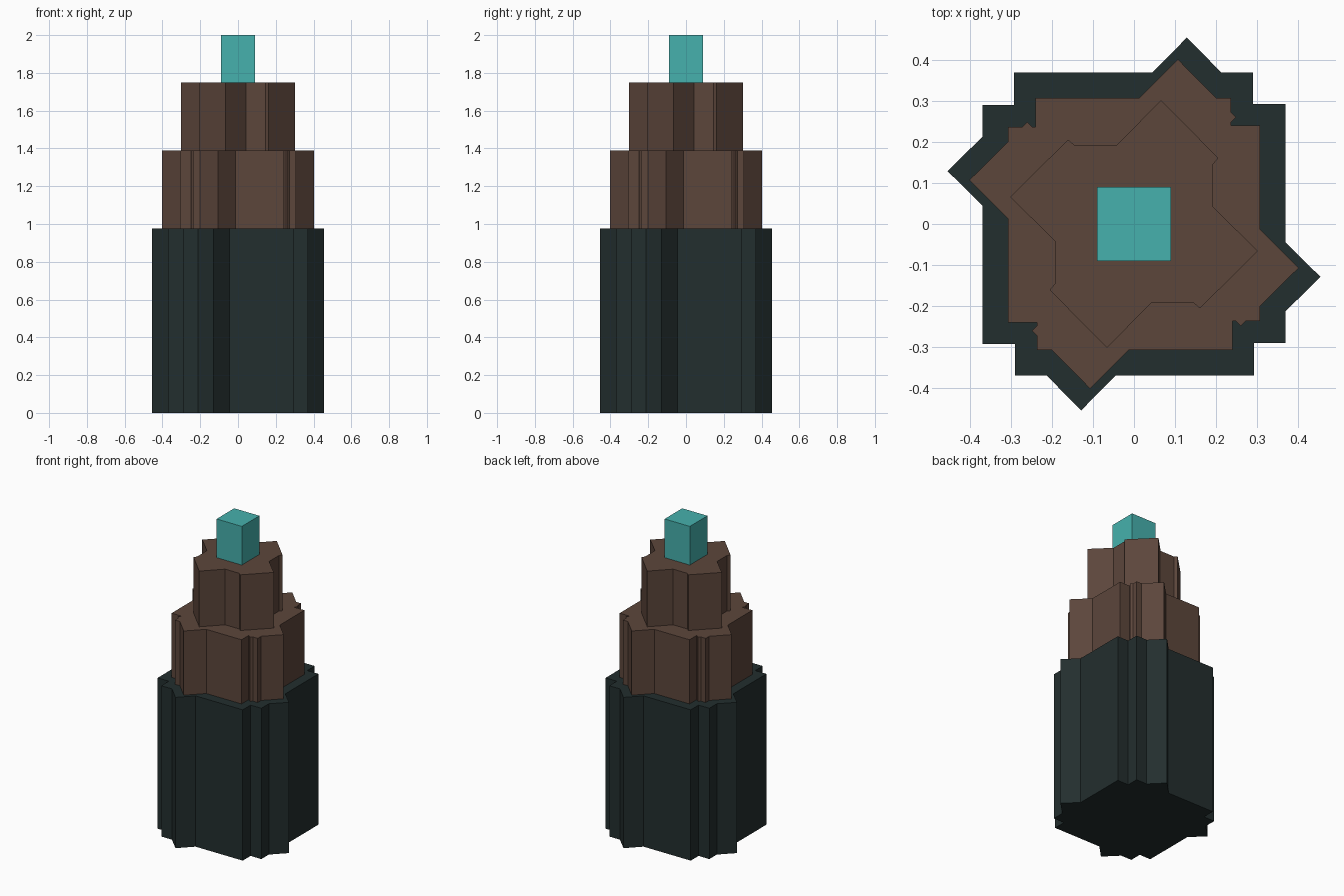
import bpy
import bmesh

if "Cube" in bpy.data.objects:
    bpy.data.objects.remove(bpy.data.objects["Cube"])


def material(name, rgb):
    m = bpy.data.materials.new(name)
    m.diffuse_color = (*rgb, 1.0)
    m.use_nodes = True
    m.node_tree.nodes["Principled BSDF"].inputs["Base Color"].default_value = m.diffuse_color
    return m


DARK = material("dark slate", (0.0165, 0.0275, 0.0275))
BROWN = material("brown", (0.107, 0.061, 0.044))
TEAL = material("teal", (0.061, 0.440, 0.418))


def tier(name, quarter, z0, z1, mat):
    """Extrude an outline made of one quarter repeated in four clockwise turns."""
    outline = []
    pts = list(quarter)
    for _ in range(4):
        outline += pts
        pts = [(y, -x) for x, y in pts]
    bm = bmesh.new()
    base = bm.faces.new([bm.verts.new((x, y, z0)) for x, y in outline])
    top = bmesh.ops.extrude_face_region(bm, geom=[base], use_keep_orig=True)["geom"]
    bmesh.ops.translate(bm, vec=(0, 0, z1 - z0),
                        verts=[v for v in top if isinstance(v, bmesh.types.BMVert)])
    bmesh.ops.recalc_face_normals(bm, faces=bm.faces)
    mesh = bpy.data.meshes.new(name)
    bm.to_mesh(mesh)
    bm.free()
    mesh.materials.append(mat)
    obj = bpy.data.objects.new(name, mesh)
    bpy.context.collection.objects.link(obj)
    return obj


# Wide base: stepped corners with a pointed rib on each side
tier("base_tier", [(0.045, 0.37), (0.129, 0.455), (0.213, 0.37),
                   (0.29, 0.37), (0.29, 0.293), (0.37, 0.293)], 0.0, 0.975, DARK)

# Middle: same plan, smaller, with a tiny spur in each corner notch
tier("middle_tier", [(0.012, 0.307), (0.107, 0.402), (0.201, 0.307),
                     (0.237, 0.307), (0.237, 0.273), (0.249, 0.260),
                     (0.237, 0.248), (0.237, 0.240), (0.307, 0.240)], 0.975, 1.39, BROWN)

# Upper: twisted star plan
tier("upper_tier", [(-0.145, 0.192), (-0.043, 0.192),
                    (0.066, 0.302), (0.206, 0.161)], 1.39, 1.75, BROWN)

# Square tip
tier("tip_block", [(0.09, 0.09)], 1.75, 2.0, TEAL)
